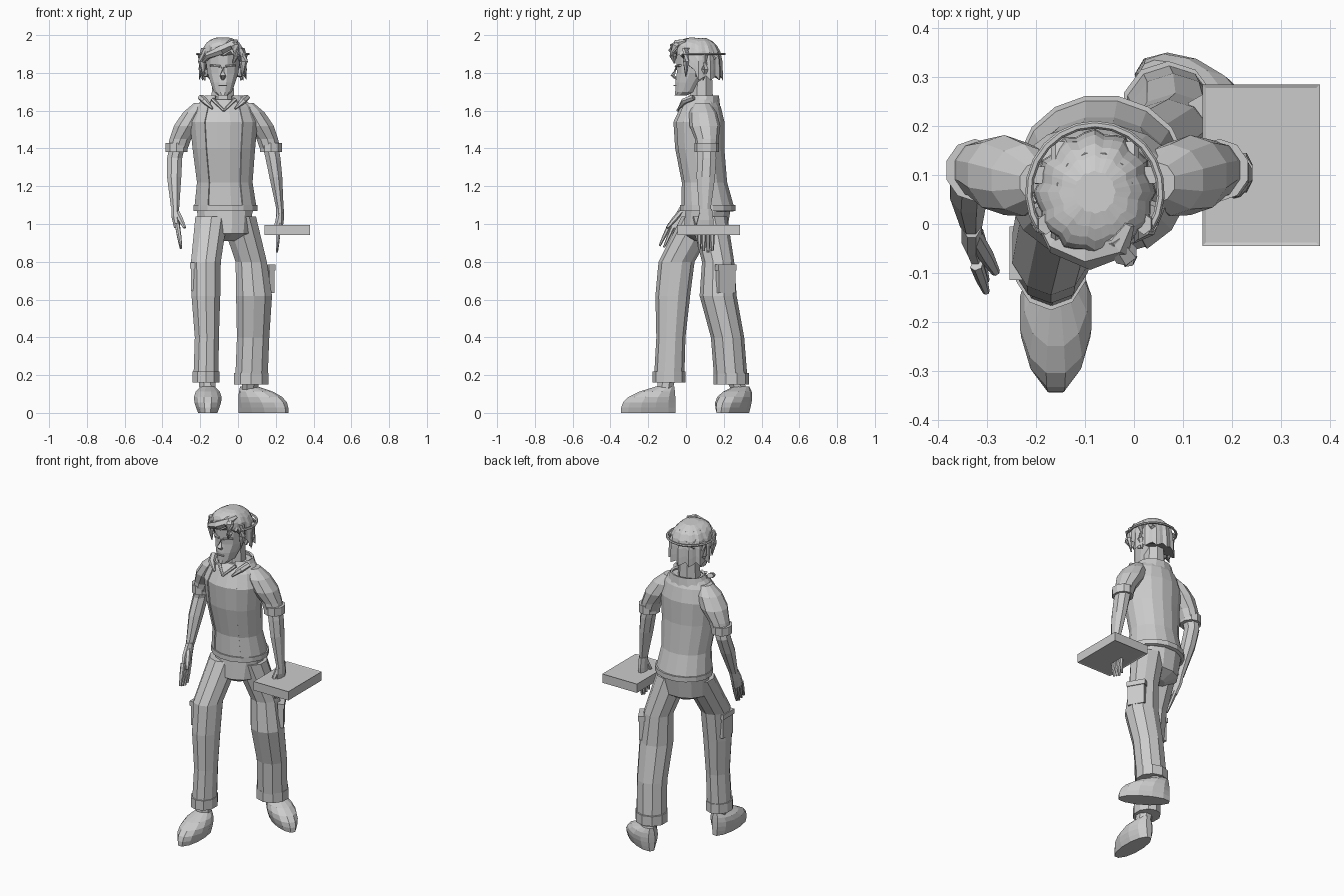
import bpy, bmesh, math
from mathutils import Matrix, Vector

cube = bpy.data.objects.get("Cube")
if cube:
    bpy.data.objects.remove(cube, do_unlink=True)

colour = (.6, .6, .6, 1)
grey = bpy.data.materials.new("plain grey")
grey.use_nodes = True
grey.diffuse_color = colour
grey.node_tree.nodes["Principled BSDF"].inputs["Base Color"].default_value = colour

BODY_MIDDLE = -.075
HEAD_MIDDLE = -.08
MIRROR = (("right", -1), ("left", 1))


def finish(name, bm):
    """Turn a finished bmesh into a named grey object."""
    bmesh.ops.recalc_face_normals(bm, faces=bm.faces)
    mesh = bpy.data.meshes.new(name)
    bm.to_mesh(mesh)
    bm.free()
    mesh.materials.append(grey)
    obj = bpy.data.objects.new(name, mesh)
    bpy.context.collection.objects.link(obj)
    return obj


def bridge(bm, loops, capped=True):
    """Join neighbouring rings of vertices with quads and close the ends."""
    for low, high in zip(loops, loops[1:]):
        for i in range(len(low)):
            bm.faces.new((low[i - 1], low[i], high[i], high[i - 1]))
    if capped:
        bm.faces.new(loops[0])
        bm.faces.new(loops[-1])


def loft(name, points, base=1, top=None, sides=10, place=Matrix(), keep=None):
    """Stack level rings (x, y, z, radius); depth over width runs from base to top."""
    top = base if top is None else top
    bm = bmesh.new()
    loops = []
    for k, (x, y, z, radius) in enumerate(points):
        depth = radius * (base + (top - base) * k / (len(points) - 1))
        angles = [math.tau * (i + .5) / sides for i in range(sides)]
        loops.append([bm.verts.new(place @ Vector((x + radius * math.cos(a), y + depth * math.sin(a), z)))
                      for a in angles])
    bridge(bm, loops, capped=keep is None)
    if keep:
        unwanted = [face for face in bm.faces if not keep(face.calc_center_median())]
        bmesh.ops.delete(bm, geom=unwanted, context='FACES')
    obj = finish(name, bm)
    if keep:
        cloth = obj.modifiers.new("cloth thickness", 'SOLIDIFY')
        cloth.thickness = .012
    return obj


def strand(name, points, flat=.8, sides=6):
    """Sweep a tapered tube along points (x, y, z, radius)."""
    bm = bmesh.new()
    spots = [Vector(point[:3]) for point in points]
    loops = []
    for k, (spot, point) in enumerate(zip(spots, points)):
        along = spots[min(k + 1, len(spots) - 1)] - spots[max(k - 1, 0)]
        turn = along.to_track_quat('Z', 'Y')
        angles = [math.tau * i / sides for i in range(sides)]
        loops.append([bm.verts.new(spot + turn @ (point[3] * Vector((math.cos(a), flat * math.sin(a), 0))))
                      for a in angles])
    bridge(bm, loops)
    return finish(name, bm)


def strand_pair(name, middle, points):
    """Build a strand on both sides; x is measured outward from the middle."""
    for side, sign in MIRROR:
        strand(f"{side}_{name}", [(middle + sign * x, y, z, r) for x, y, z, r in points])


def box(name, centre, size, place=Matrix(), inset=None):
    bm = bmesh.new()
    shape = Matrix.Translation(centre) @ Matrix.Diagonal((*size, 1))
    bmesh.ops.create_cube(bm, size=1, matrix=place @ shape)
    if inset:
        caps = [face for face in bm.faces if abs(face.normal.z) > .9]
        bmesh.ops.inset_individual(bm, faces=caps, thickness=inset, depth=-.003)
    return finish(name, bm)


def band(name, ring, height, extra, depth, sides=10):
    """Raised cloth band around one ring of a loft."""
    x, y, z, radius = ring
    return loft(name, [(x, y, z, radius + extra), (x, y, z + height, radius + extra)], depth, sides=sides)


def trouser_leg(side, points, depth, pocket, turn):
    loft(f"{side}_trouser_leg", points, depth)
    band(f"{side}_trouser_cuff", points[0], .06, .005, depth)
    place = Matrix.Translation(pocket) @ Matrix.Rotation(math.radians(turn), 4, 'Z')
    box(f"{side}_cargo_pocket", (0, 0, 0), (.03, .1, .15), place)
    box(f"{side}_pocket_flap", (0, 0, .06), (.04, .11, .03), place)


def foot(side, x, y, turn, ankle):
    """Shoe whose rings shrink from the sole back toward the ankle."""
    place = Matrix.Translation((x, y, 0)) @ Matrix.Rotation(math.radians(turn), 4, 'Z')
    rings = []
    for t in (0, .2, .4, .6, .8, 1):
        shrink = t ** 3
        rings.append((-.09 * shrink, 0, .14 * t, .15 - .1 * shrink))
    loft(f"{side}_shoe", rings, .35, .75, sides=12, place=place)
    heel = place @ Vector((-.085, 0, .1))
    loft(f"{side}_ankle", [(*heel, .045), (*ankle, .05)], sides=8)


def hand(side, x, y, z, lean, inward):
    """Palm, four fanned fingers and a thumb; lean carries the hand forward."""
    front = y - lean / 2
    knuckle = x + inward * .01
    loft(f"{side}_palm", [(knuckle, front, z - .12, .018), (x, (y + front) / 2, z - .06, .022),
                          (x, y, z, .022)], 2.4, 1.6, sides=8)
    for k in range(4):
        across = front + (k - 1.5) * .023
        reach = .13 - .007 * abs(k - 2)
        bend = lambda t, radius: (knuckle + inward * t * .02, across - lean * t / 2, z - .1 - reach * t, radius)
        strand(f"{side}_finger_{k}", [bend(0, .014), bend(.55, .012), bend(1, .007)])
    bend = lambda t, radius: (x + inward * t * .05, y - .02 - t * (.03 + lean / 2), z - .02 - t / 10, radius)
    strand(f"{side}_thumb", [bend(0, .017), bend(.6, .016), bend(1, .009)])


# Trousers
loft("hips", [(-.07, .1, .91, .06), (-.07, .1, .95, .14), (-.07, .12, 1.1, .155)], .9, .8, sides=12)
trouser_leg("right", [(-.17, -.09, .16, .07), (-.165, -.08, .4, .067), (-.17, -.07, .62, .08),
                      (-.17, -.05, .8, .083), (-.14, .08, 1.04, .09)], 1.15, (-.235, -.06, .72), 0)
trouser_leg("left", [(.07, .24, .15, .09), (.08, .22, .4, .09), (.085, .17, .62, .1),
                     (.07, .17, .8, .087), (0, .12, 1.04, .1)], .98, (.155, .21, .71), 30)

# Shoes and ankles
foot("right", -.16, -.2, -90, (-.165, -.1, .2))
foot("left", .135, .248, -31, (.07, .245, .2))

# Shirt, with an overshirt that is open down the front
torso = [(-.066, .115, 1.07, .163), (-.07, .095, 1.22, .143), (BODY_MIDDLE, .07, 1.4, .162),
         (BODY_MIDDLE, .066, 1.54, .176), (BODY_MIDDLE, .075, 1.62, .145), (BODY_MIDDLE, .082, 1.66, .11)]
loft("shirt", torso, .87, .7, sides=16)
loft("overshirt", [(x, y, z, radius + .007) for x, y, z, radius in torso], .87, .7, sides=16,
     keep=lambda c: c.y > .08 or abs(c.x - BODY_MIDDLE) > .09)
band("shirt_hem", torso[0], .03, .009, .87, sides=16)

# Collar and neck
loft("collar", [(BODY_MIDDLE, .08, 1.62, .135), (BODY_MIDDLE, .09, 1.68, .105)], .75, .8, sides=14,
     keep=lambda c: c.y > .03 or abs(c.x - BODY_MIDDLE) > .06)
strand_pair("collar_tip", BODY_MIDDLE, [(.12, .04, 1.67, .02), (.1, -.01, 1.65, .02), (.06, -.04, 1.61, .006)])
strand_pair("neckline", BODY_MIDDLE, [(.06, 0, 1.66, .012), (0, -.045, 1.6, .008)])
loft("neck", [(HEAD_MIDDLE, .08, 1.6, .07), (HEAD_MIDDLE, .085, 1.8, .057)], sides=8)

# Sleeves with turned cuffs
for side, sign in MIRROR:
    sleeve = [(BODY_MIDDLE + sign * x, y, z, radius) for x, y, z, radius in (
        (.25, .11, 1.38, .055), (.23, .11, 1.45, .06), (.19, .1, 1.52, .078),
        (.15, .09, 1.59, .07), (.12, .085, 1.64, .04))]
    loft(f"{side}_sleeve", sleeve, 1.05)
    band(f"{side}_sleeve_cuff", sleeve[0], .05, .006, 1.05)

# Forearms and hands
loft("right_forearm", [(-.333, .005, 1.09, .024), (-.338, .07, 1.25, .041), (-.335, .11, 1.35, .043),
                       (-.32, .11, 1.42, .045)], 1.3, 1.1, sides=8)
loft("left_forearm", [(.222, .1, 1.08, .021), (.2, .105, 1.25, .037), (.185, .11, 1.35, .043),
                      (.17, .11, 1.42, .045)], 1.6, 1.1, sides=8)
hand("right", -.332, .005, 1.1, .11, 1)
hand("left", .222, .105, 1.08, 0, -.5)

# Flat case held in the left hand
box("case", (.26, .12, .968), (.24, .33, .055), inset=.01)

# Head and face
loft("head", [(HEAD_MIDDLE, y, z, radius) for y, z, radius in (
    (-.03, 1.68, .026), (0, 1.7, .05), (.02, 1.75, .068), (.045, 1.8, .085),
    (.055, 1.9, .098), (.06, 1.96, .08))], 1.2, 1.1, sides=12)
strand("nose", [(HEAD_MIDDLE, -.05, 1.83, .009), (HEAD_MIDDLE, -.07, 1.785, .016), (HEAD_MIDDLE, -.05, 1.77, .012)])
box("mouth", (HEAD_MIDDLE, -.06, 1.733), (.045, .012, .006))
strand_pair("brow", HEAD_MIDDLE, [(.015, -.052, 1.835, .009), (.065, -.03, 1.84, .008)])
strand_pair("ear", HEAD_MIDDLE, [(.09, .06, 1.78, .012), (.1, .07, 1.83, .022), (.1, .075, 1.855, .01)])

# Ridged hair cap, cut high over the face and low at the nape
bm = bmesh.new()
count = 36
loops = []
for t in (0, .2, .45, .65, .8, .9, .97):
    loop = []
    for i in range(count):
        a = math.tau * i / count
        forward = max(0, -math.sin(a))
        bottom = 1.76 + .13 * min(1, forward * 1.4) + .012 * (i % 3)
        radius = .13 * math.sqrt(1 - t ** 4) * (1 - .04 * (i % 3))
        loop.append(bm.verts.new((HEAD_MIDDLE + radius * .97 * math.cos(a), .065 + radius * math.sin(a),
                                  bottom + (1.99 - bottom) * t)))
    loops.append(loop)
bridge(bm, loops)
finish("hair_cap", bm)

# Fringe, side locks and crown locks
strand("fringe_sweep", [(-.19, 0, 1.85, .008), (-.16, -.04, 1.89, .022), (-.09, -.06, 1.92, .034),
                        (-.03, -.04, 1.955, .03), (-.01, 0, 1.97, .012)])
strand("fringe_drop", [(-.04, -.03, 1.965, .018), (-.015, -.065, 1.94, .026), (-.01, -.07, 1.89, .02),
                       (-.025, -.06, 1.85, .005)])
strand_pair("temple_lock", HEAD_MIDDLE, [(.1, 0, 1.93, .022), (.11, 0, 1.86, .022), (.1, 0, 1.78, .004)])
strand_pair("rear_lock", HEAD_MIDDLE, [(.11, .1, 1.9, .025), (.11, .1, 1.82, .022), (.095, .09, 1.76, .004)])
for k in range(-2, 3):
    ridge = [(y, 1.98 - 7 * (y - .06) ** 2 - .008 * k * k) for y in (-.03, .02, .1, .16)]
    strand(f"crown_lock_{k + 2}", [(HEAD_MIDDLE + k * .036, y, z, .018) for y, z in ridge])

# Band around the back of the head
arc = [math.radians(-35 + 250 * i / 16) for i in range(17)]
strand("head_band", [(HEAD_MIDDLE + .135 * math.cos(a), .065 + .138 * math.sin(a), 1.9, .008) for a in arc])
